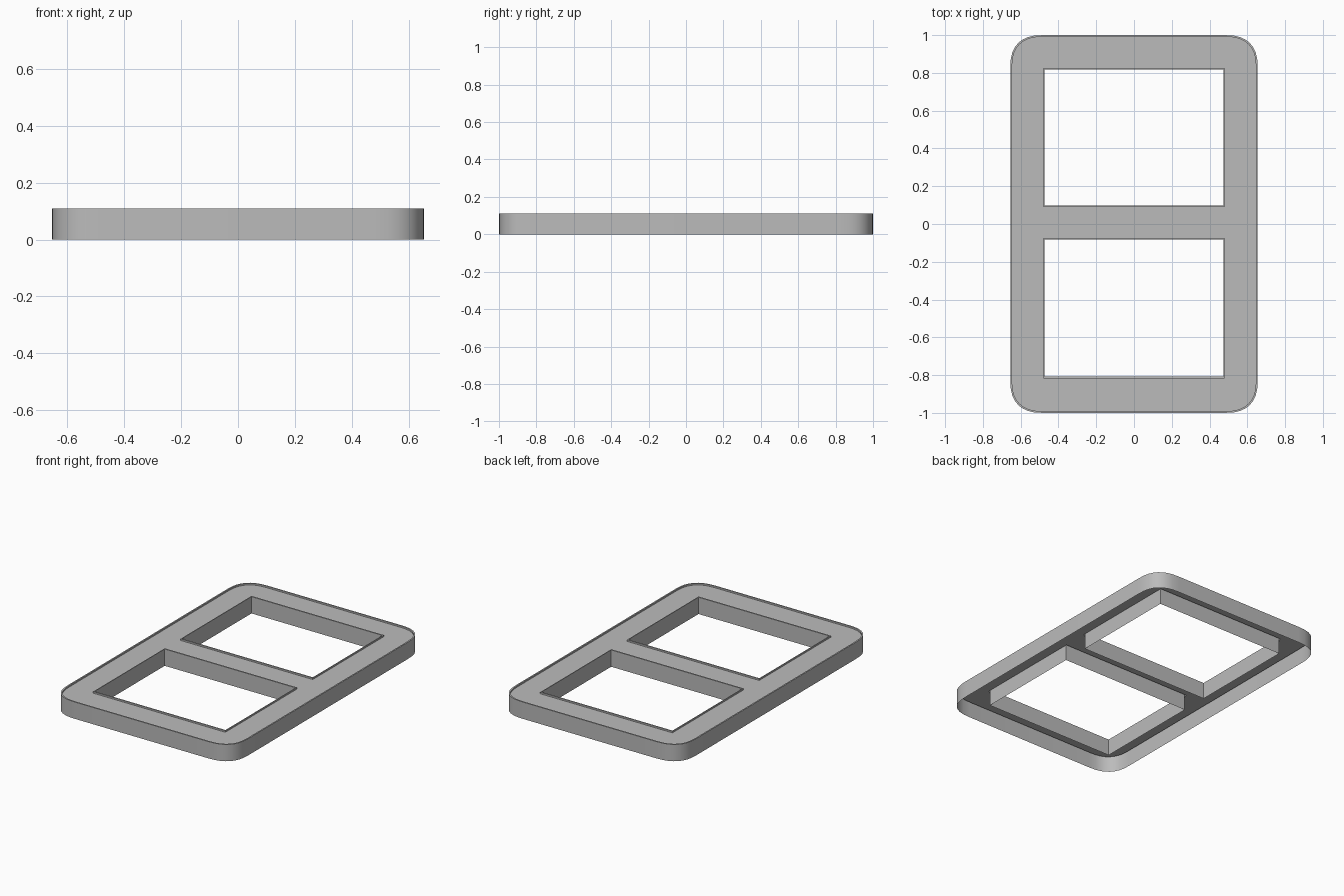
import bpy
import bmesh
from math import cos, sin, pi, copysign

if "Cube" in bpy.data.objects:
    bpy.data.objects.remove(bpy.data.objects["Cube"], do_unlink=True)

HEIGHT, PLATE_Z = 0.11, 0.10
HALF_X, HALF_Y, CORNER = 0.655, 1.0, 0.178
LIP = 0.009

grey = bpy.data.materials.new("plain grey")
grey.diffuse_color = (0.5, 0.5, 0.5, 1)
grey.use_nodes = True
grey.node_tree.nodes["Principled BSDF"].inputs["Base Color"].default_value = (0.5, 0.5, 0.5, 1)


def rounded_outline(inset, steps=8, power=2 / 2.6):
    """Counter-clockwise rectangle with soft, squarish corners."""
    points = []
    radius = CORNER - inset
    for quarter in range(4):
        for i in range(steps + 1):
            # stay clear of the quadrant ends when choosing the corner's side
            a = pi / 2 * i / steps
            c, s = max(cos(a), 0) ** power, max(sin(a), 0) ** power
            if quarter % 2:
                c, s = s, c
            sx = 1 if quarter in (0, 3) else -1
            sy = 1 if quarter < 2 else -1
            points.append((sx * (HALF_X - CORNER + radius * c),
                           sy * (HALF_Y - CORNER + radius * s)))
    return points


def window_outline(low, high, grow):
    """Clockwise rectangle, so that its walls face into the opening."""
    x, low, high = 0.475 + grow * 0.6, low - grow, high + grow
    return [(-x, low), (-x, high), (x, high), (x, low)]


def ring(bm, outline, z):
    return [bm.verts.new((x, y, z)) for x, y in outline]


def bridge(bm, lower, upper):
    n = len(lower)
    for i in range(n):
        j = (i + 1) % n
        bm.faces.new((lower[i], lower[j], upper[j], upper[i]))


def wall_with_lip(bm, edge, inner):
    """Thin wall, narrow rim on top, and a small step down to the plate."""
    rings = [ring(bm, edge, 0), ring(bm, edge, HEIGHT),
             ring(bm, inner, HEIGHT), ring(bm, inner, PLATE_Z)]
    for lower, upper in zip(rings, rings[1:]):
        bridge(bm, lower, upper)
    last = rings[-1]
    return [bm.edges.get((last[i - 1], last[i])) for i in range(len(last))]


bm = bmesh.new()

# Outer wall and the walls of the two openings
border = wall_with_lip(bm, rounded_outline(0), rounded_outline(LIP))
for low, high in ((0.098, 0.818), (-0.808, -0.082)):
    border += wall_with_lip(bm, window_outline(low, high, 0),
                            window_outline(low, high, LIP))

# Recessed top plate, filled between the border and the openings
fill = bmesh.ops.triangle_fill(bm, use_beauty=True, use_dissolve=False,
                               edges=border, normal=(0, 0, 1))
for face in fill["geom"]:
    if isinstance(face, bmesh.types.BMFace):
        face.normal_update()
        if face.normal.z < 0:
            face.normal_flip()

mesh = bpy.data.meshes.new("double_window_frame")
bm.to_mesh(mesh)
bm.free()
mesh.materials.append(grey)
frame = bpy.data.objects.new("double_window_frame", mesh)
bpy.context.collection.objects.link(frame)

# Smooth corners with crisp rims
bpy.ops.object.select_all(action="DESELECT")
frame.select_set(True)
bpy.context.view_layer.objects.active = frame
bpy.ops.object.shade_smooth_by_angle(angle=pi / 6)
